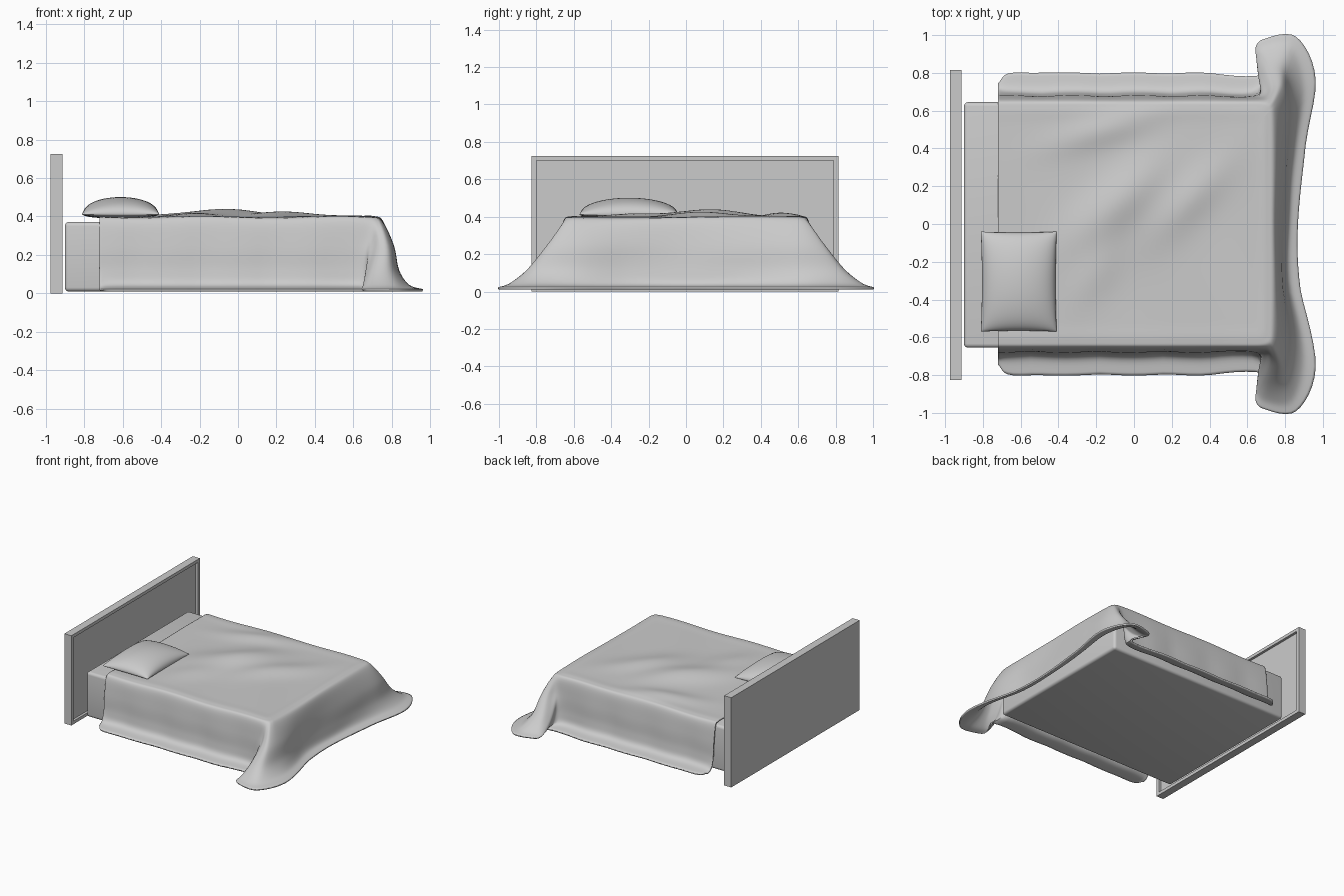
import bpy, bmesh, math
from mathutils import Vector

if "Cube" in bpy.data.objects:
    bpy.data.objects.remove(bpy.data.objects["Cube"])


def make_object(name, bm, smooth=True):
    bmesh.ops.recalc_face_normals(bm, faces=bm.faces)
    mesh = bpy.data.meshes.new(name)
    bm.to_mesh(mesh)
    bm.free()
    ob = bpy.data.objects.new(name, mesh)
    bpy.context.collection.objects.link(ob)
    for p in mesh.polygons:
        p.use_smooth = smooth
    return ob


def box(lo, hi):
    bm = bmesh.new()
    bmesh.ops.create_cube(bm, size=1)
    for v in bm.verts:
        v.co = Vector([lo[i] + (v.co[i] + 0.5) * (hi[i] - lo[i]) for i in range(3)])
    return bm


def grid_faces(bm, pts):
    rows = [[bm.verts.new(p) for p in r] for r in pts]
    for a, b in zip(rows, rows[1:]):
        for i in range(len(a) - 1):
            bm.faces.new((a[i], a[i + 1], b[i + 1], b[i]))


def spline(pts, n):
    # Catmull-Rom curve through the points
    out = []
    for i in range(len(pts) - 1):
        p1, p2 = pts[i], pts[i + 1]
        p0 = pts[i - 1] if i else p1 * 2 - p2
        p3 = pts[i + 2] if i + 2 < len(pts) else p2 * 2 - p1
        for k in range(n):
            t = k / n
            out.append(0.5 * (p1 * 2 + (p2 - p0) * t + (p0 * 2 - p1 * 5 + p2 * 4 - p3) * t * t
                              + (p1 * 3 - p0 - p2 * 3 + p3) * t ** 3))
    out.append(pts[-1])
    return out


# Headboard with a recessed front panel
bm = box((-0.975, -0.825, 0), (-0.912, 0.815, 0.725))
bm.normal_update()
front = [f for f in bm.faces if f.normal.x > 0.9]
bmesh.ops.inset_region(bm, faces=front, thickness=0.036)
bmesh.ops.translate(bm, verts=front[0].verts, vec=(0, 0, 0))
panel = bmesh.ops.extrude_face_region(bm, geom=front)
bmesh.ops.translate(bm, vec=(-0.02, 0, 0),
                    verts=[g for g in panel['geom'] if isinstance(g, bmesh.types.BMVert)])
bmesh.ops.delete(bm, geom=[f for f in front if f.is_valid], context='FACES_ONLY')
make_object("headboard", bm, False)

# Mattress
bm = box((-0.90, -0.655, 0.01), (0.73, 0.645, 0.372))
bmesh.ops.bevel(bm, geom=bm.edges[:], offset=0.022, segments=4, profile=0.5, affect='EDGES')
make_object("mattress", bm)

# Blanket: contours from the top edge down to the floor (half, head to foot centre)
# each: height, side distance, then corner fold stations and foot centre
levels = [
    (0.398, 0.615, [(0.60, .615), (0.655, .615), (0.685, .61), (0.70, .59), (0.705, .55), (0.705, .3), (0.705, 0)]),
    (0.375, 0.655, [(0.61, .655), (0.68, .655), (0.72, .652), (0.742, .635), (0.752, .56), (0.752, .3), (0.748, 0)]),
    (0.25, 0.672, [(0.62, .672), (0.69, .69), (0.735, .735), (0.785, .725), (0.81, .59), (0.79, .3), (0.78, 0)]),
    (0.12, 0.68, [(0.645, .685), (0.665, .765), (0.71, .84), (0.80, .82), (0.838, .62), (0.805, .3), (0.80, 0)]),
    (0.045, 0.705, [(0.655, .71), (0.65, .86), (0.70, .925), (0.83, .92), (0.89, .69), (0.83, .3), (0.82, 0)]),
    (0.022, 0.795, [(0.675, .79), (0.642, .92), (0.69, .98), (0.86, .99), (0.962, .76), (0.892, .35), (0.868, 0)]),
]


def contour(z, side, fold, f=1.0, x_head=-0.72):
    half = [(x, side) for x in (x_head, -0.64, -0.3, 0.05, 0.35)] + fold
    s = 1 - (1 - f) * 0.3
    half = [Vector((-0.72 + (x + 0.72) * s, y * f, z)) for x, y in half]
    return half + [Vector((p.x, -p.y, p.z)) for p in reversed(half[:-1])]


rings = [contour(*levels[0], f) for f in (0, 0.3, 0.6, 0.85)]
rings += [contour(*lv) for lv in levels]
# rounded head-end corners of the hem
for i in (0, -1):
    rings[-1][i].y *= 0.93
columns = [spline(list(c), 6) for c in zip(*rings)]
rows = [spline(list(r), 6) for r in zip(*columns)]


def bump(x, y, cx, cy, sx, sy, ang=0):
    c, s = math.cos(ang), math.sin(ang)
    u, v = c * (x - cx) + s * (y - cy), -s * (x - cx) + c * (y - cy)
    return math.exp(-(u / sx) ** 2 - (v / sy) ** 2)


def wrinkle(p):
    x, y, z = p
    top = min(1, max(0, (z - 0.33) / 0.06))
    p.z += top * (0.042 * bump(x, y, -0.1, 0.1, 0.32, 0.13, 0.75)
                  + 0.026 * bump(x, y, 0.28, 0.12, 0.3, 0.11, 0.8)
                  + 0.018 * bump(x, y, -0.2, -0.25, 0.2, 0.1, 1.0)
                  + 0.02 * bump(x, y, -0.15, 0.5, 0.3, 0.08, 0.3)
                  + 0.004 * math.sin(9 * x + 5 * y))
    hang = min(1, max(0, (0.39 - z) / 0.2))
    if abs(y) > 0.64 and x < 0.6:
        fade = min(1, (0.6 - x) / 0.2)
        p.y += math.copysign(0.007 * hang * fade * math.sin(9 * x + 2 * y), y)
    elif abs(y) < 0.55 and x > 0.7:
        p.x += 0.01 * hang * math.sin(5 * y) * min(1, (0.55 - abs(y)) / 0.2)
    return p


bm = bmesh.new()
grid_faces(bm, [[wrinkle(p) for p in r] for r in rows])
bmesh.ops.remove_doubles(bm, verts=bm.verts, dist=0.0005)
blanket = make_object("blanket", bm)
up = sum(p.normal.z * p.area for p in blanket.data.polygons)
if up < 0:
    blanket.data.flip_normals()
mod = blanket.modifiers.new("thickness", 'SOLIDIFY')
mod.thickness = 0.012
mod.offset = -1

# Pillow: two domed sheets joined along a pinched seam
bm = bmesh.new()
N = 28
for height in (0.09, -0.022):
    pts = []
    for i in range(N + 1):
        row = []
        for j in range(N + 1):
            u, v = -math.cos(math.pi * i / N), -math.cos(math.pi * j / N)
            dome = (max(0, 1 - u * u) * max(0, 1 - v * v)) ** 0.45
            row.append((-0.61 + 0.201 * u * (1 - 0.03 * (1 - v * v)),
                        -0.305 + 0.265 * v * (1 - 0.02 * (1 - u * u)),
                        0.411 + height * dome))
        pts.append(row)
    grid_faces(bm, pts)
bmesh.ops.remove_doubles(bm, verts=bm.verts, dist=0.0005)
make_object("pillow", bm)

# Smooth shading with sharp edges kept
for ob in bpy.data.objects:
    if ob.name in ("mattress", "blanket", "pillow"):
        bpy.ops.object.select_all(action='DESELECT')
        ob.select_set(True)
        bpy.context.view_layer.objects.active = ob
        bpy.ops.object.shade_smooth_by_angle(angle=math.radians(50))
